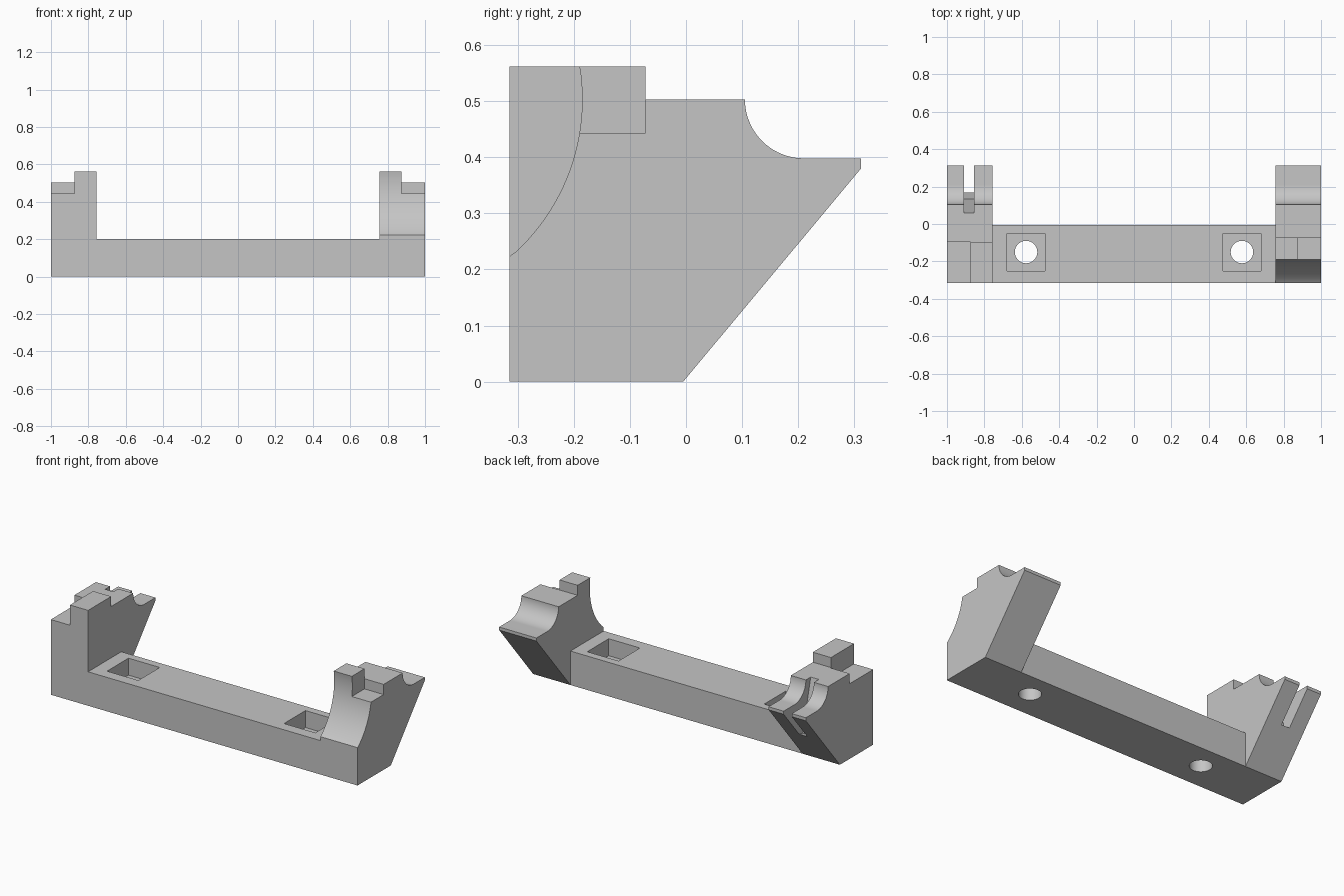
import bpy, bmesh, math

if "Cube" in bpy.data.objects:
    bpy.data.objects.remove(bpy.data.objects["Cube"])

grey = bpy.data.materials.new("light grey")
grey.use_nodes = True
colour = (0.56, 0.56, 0.56, 1)
grey.diffuse_color = colour
grey.node_tree.nodes["Principled BSDF"].inputs["Base Color"].default_value = colour


def finish(name, bm):
    bmesh.ops.recalc_face_normals(bm, faces=bm.faces)
    mesh = bpy.data.meshes.new(name)
    bm.to_mesh(mesh)
    bm.free()
    mesh.materials.append(grey)
    obj = bpy.data.objects.new(name, mesh)
    bpy.context.scene.collection.objects.link(obj)
    return obj


def extrude(name, profile, x0, x1):
    """Extrude a (y, z) outline along x."""
    bm = bmesh.new()
    face = bm.faces.new([bm.verts.new((x0, y, z)) for y, z in profile])
    ext = bmesh.ops.extrude_face_region(bm, geom=[face])["geom"]
    moved = [v for v in ext if isinstance(v, bmesh.types.BMVert)]
    bmesh.ops.translate(bm, verts=moved, vec=(x1 - x0, 0, 0))
    return finish(name, bm)


def box(name, x0, x1, y0, y1, z0, z1):
    return extrude(name, [(y0, z0), (y1, z0), (y1, z1), (y0, z1)], x0, x1)


def cylinder(name, x, y, radius, z0, z1):
    bm = bmesh.new()
    bmesh.ops.create_cone(bm, cap_ends=True, segments=48, radius1=radius,
                          radius2=radius, depth=z1 - z0)
    bmesh.ops.translate(bm, verts=bm.verts, vec=(x, y, (z0 + z1) / 2))
    return finish(name, bm)


def arc(cy, cz, r, a0, a1, n=24):
    angles = [math.radians(a0 + (a1 - a0) * i / n) for i in range(n + 1)]
    return [(cy + r * math.cos(a), cz + r * math.sin(a)) for a in angles]


def combine(target, tool, operation):
    """Apply a boolean and remove the tool."""
    mod = target.modifiers.new("boolean", "BOOLEAN")
    mod.operation, mod.solver, mod.object = operation, "EXACT", tool
    bpy.context.view_layer.update()
    result = bpy.data.meshes.new_from_object(
        target.evaluated_get(bpy.context.evaluated_depsgraph_get()))
    target.modifiers.clear()
    target.data = result
    bpy.data.objects.remove(tool)


FRONT, BACK, FOOT = -0.315, 0.312, -0.005
TOP, TAB = 0.503, 0.562

# Shared rear outline: sloped back, thin lip, concave scoop
rear = [(FRONT, 0), (FOOT, 0), (BACK, 0.38), (BACK, 0.398)]
rear += arc(0.21, TOP, 0.105, 270, 180)

# Left end: hollowed front and a raised tab with an outer notch
hollow = arc(-0.556, TOP, 0.371, 9.1, -49.4)
hollow[0], hollow[-1] = (-0.19, TAB), (FRONT, 0.223)
left_end = extrude("left_end", rear + [(-0.072, TOP), (-0.072, TAB)] + hollow, 0.757, 1)
combine(left_end, box("left_notch", 0.875, 1.1, -0.5, -0.072, 0.443, 0.7), "DIFFERENCE")

# Right end: straight front, raised tab, outer notch and tilted rear slot
right_end = extrude("right_end", rear + [(-0.1, TOP), (-0.1, TAB), (FRONT, TAB)], -1, -0.757)
combine(right_end, box("right_notch", -1.1, -0.875, -0.5, -0.095, 0.443, 0.7), "DIFFERENCE")
slot = [(0.036, 0.6), (0.134, 0.2), (0.4, 0.265), (0.4, 0.6)]
combine(right_end, extrude("rear_slot", slot, -0.908, -0.855), "DIFFERENCE")

# Crossbar with square pockets and round through holes
bracket = box("bracket", -0.8, 0.8, FRONT, FOOT, 0, 0.2)
for x in (-0.577, 0.577):
    combine(bracket, box("pocket", x - 0.102, x + 0.102, -0.25, -0.05, 0.1, 0.3), "DIFFERENCE")
    combine(bracket, cylinder("hole", x, -0.15, 0.06, -0.1, 0.15), "DIFFERENCE")

# Merge into one solid body
for end in (left_end, right_end):
    combine(bracket, end, "UNION")

bpy.ops.object.select_all(action="DESELECT")
bracket.select_set(True)
bpy.context.view_layer.objects.active = bracket
bpy.ops.object.shade_smooth_by_angle(angle=math.radians(25))
